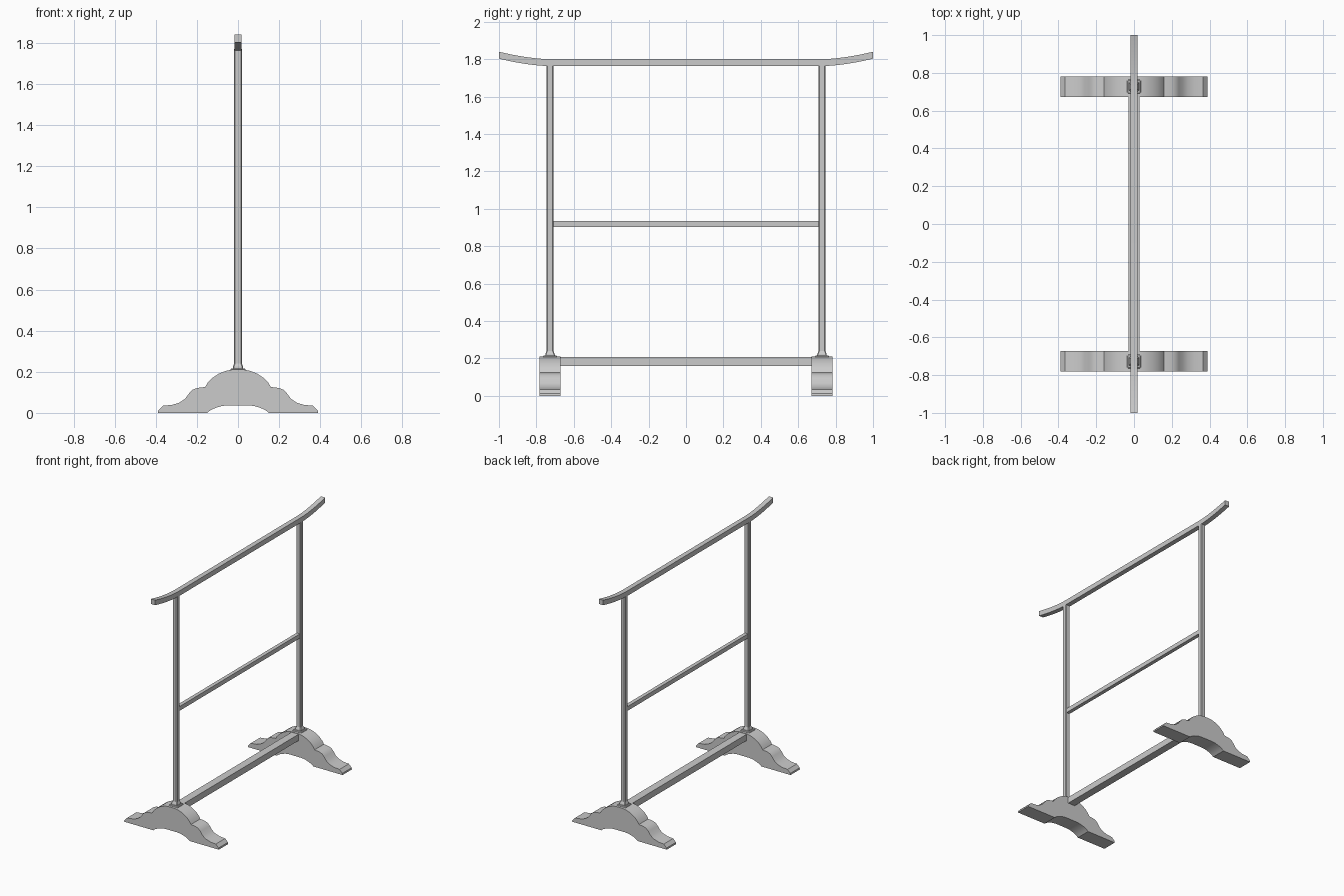
import bpy, bmesh, math

if "Cube" in bpy.data.objects:
    bpy.data.objects.remove(bpy.data.objects["Cube"])

POST_Y = 0.727


def finish(name, bm, smooth=False):
    bmesh.ops.recalc_face_normals(bm, faces=bm.faces)
    me = bpy.data.meshes.new(name)
    bm.to_mesh(me)
    bm.free()
    ob = bpy.data.objects.new(name, me)
    bpy.context.collection.objects.link(ob)
    if smooth:
        bpy.ops.object.select_all(action='DESELECT')
        ob.select_set(True)
        bpy.context.view_layer.objects.active = ob
        bpy.ops.object.shade_smooth_by_angle(angle=math.radians(25))
    return ob


def loft(name, rings, smooth=False):
    """Skin a list of equal-length rings and cap both ends."""
    bm = bmesh.new()
    vs = [[bm.verts.new(p) for p in ring] for ring in rings]
    n = len(vs[0])
    for a, b in zip(vs, vs[1:]):
        for i in range(n):
            j = (i + 1) % n
            bm.faces.new((a[i], a[j], b[j], b[i]))
    bm.faces.new(vs[0])
    bm.faces.new(vs[-1])
    return finish(name, bm, smooth)


def bar(name, hx, y0, y1, z0, z1):
    ring = lambda y: [(-hx, y, z0), (hx, y, z0), (hx, y, z1), (-hx, y, z1)]
    return loft(name, [ring(y0), ring(y1)])


def chamfered(cy, z, hx, hy, c):
    """Square section with cut corners."""
    pts = [(hx, hy - c), (hx - c, hy), (c - hx, hy), (-hx, hy - c),
           (-hx, c - hy), (c - hx, -hy), (hx - c, -hy), (hx, c - hy)]
    return [(x, cy + y, z) for x, y in pts]


# Foot outline: stepped scroll top, arched underside (right half, mirrored)
top = [(0.39, 0), (0.388, 0.012), (0.365, 0.035), (0.32, 0.039), (0.285, 0.05),
       (0.258, 0.068), (0.238, 0.095), (0.222, 0.112), (0.2, 0.121), (0.16, 0.126),
       (0.148, 0.146), (0.125, 0.17), (0.095, 0.19), (0.06, 0.204), (0.03, 0.21)]
arch = [(0.15, 0), (0.135, 0.012), (0.11, 0.024), (0.08, 0.033), (0.05, 0.037)]
outline = (top + [(-x, z) for x, z in reversed(top)]
           + [(-x, z) for x, z in arch] + list(reversed(arch)))

for side, s in (("left", -1), ("right", 1)):
    cy = s * POST_Y
    # Foot
    loft(side + "_foot", [[(x, cy + d, z) for x, z in outline] for d in (-0.055, 0.055)], True)
    # Collar plate
    loft(side + "_collar", [chamfered(cy, z, w, w, 0.004)
                            for z, w in ((0.2, 0.037), (0.212, 0.037), (0.216, 0.033))])
    # Post with flared base
    loft(side + "_post", [chamfered(cy, z, w, w, 0.005)
                          for z, w in ((0.21, 0.026), (0.225, 0.025), (0.24, 0.0185), (1.77, 0.0185))])

# Top rail with upswept ends
half = [(0.72 + 0.28 * t / 10, 0.04 * (t / 10) ** 1.7) for t in range(11)]
path = [(-y, r) for y, r in reversed(half)] + half
loft("top_rail", [[(-0.018, y, 1.763 + r), (0.018, y, 1.763 + r),
                   (0.018, y, 1.8 + r), (-0.018, y, 1.8 + r)] for y, r in path], True)

# Middle and lower rails
bar("middle_rail", 0.014, -POST_Y, POST_Y, 0.904, 0.936)
bar("lower_rail", 0.029, -0.68, 0.68, 0.16, 0.207)
